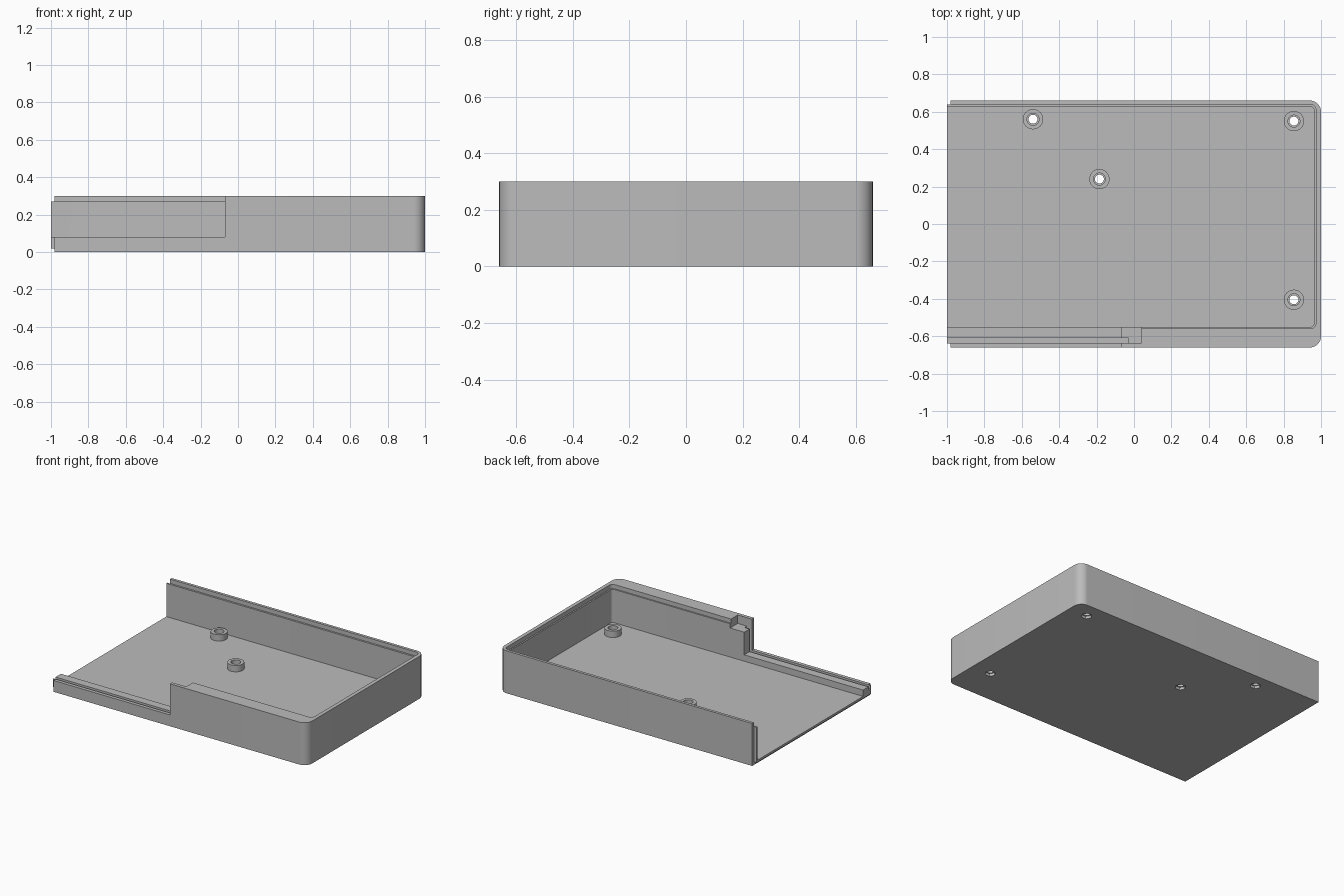
import bpy, bmesh, math

if "Cube" in bpy.data.objects:
    bpy.data.objects.remove(bpy.data.objects["Cube"])

grey = bpy.data.materials.new("light_grey")
grey.diffuse_color = (0.5, 0.5, 0.5, 1)
grey.use_nodes = True
grey.node_tree.nodes["Principled BSDF"].inputs["Base Color"].default_value = grey.diffuse_color


def prism(name, pts, z0, z1):
    """Extrude a counter-clockwise outline between two heights."""
    bm = bmesh.new()
    low = [bm.verts.new((x, y, z0)) for x, y in pts]
    top = [bm.verts.new((x, y, z1)) for x, y in pts]
    bm.faces.new(low[::-1])
    bm.faces.new(top)
    n = len(pts)
    for i in range(n):
        j = (i + 1) % n
        bm.faces.new((low[i], low[j], top[j], top[i]))
    me = bpy.data.meshes.new(name)
    bm.to_mesh(me)
    bm.free()
    me.materials.append(grey)
    ob = bpy.data.objects.new(name, me)
    bpy.context.collection.objects.link(ob)
    return ob


def outline(x0, x1, y0, y1, r=0.0):
    """Rectangle whose two right-hand corners are rounded by r."""
    if r == 0:
        return [(x0, y0), (x1, y0), (x1, y1), (x0, y1)]
    pts = [(x0, y0)]
    for cy, start in ((y0 + r, -90), (y1 - r, 0)):
        for i in range(11):
            a = math.radians(start + 9 * i)
            pts.append((x1 - r + r * math.cos(a), cy + r * math.sin(a)))
    return pts + [(x0, y1)]


def disc(x, y, r, n=32):
    return [(x + r * math.cos(2 * math.pi * i / n),
             y + r * math.sin(2 * math.pi * i / n)) for i in range(n)]


def combine(target, tool, operation):
    mod = target.modifiers.new("combine", 'BOOLEAN')
    mod.operation = operation
    mod.solver = 'EXACT'
    mod.object = tool
    bpy.context.view_layer.objects.active = target
    bpy.ops.object.modifier_apply(modifier=mod.name)
    bpy.data.objects.remove(tool, do_unlink=True)


# Outer shell, with the inner layer sticking out as a joining tongue
tray = prism("enclosure_tray", outline(-0.98, 1, -0.66, 0.66, 0.06), 0, 0.3)
combine(tray, prism("tongue", outline(-1, 0.9, -0.638, 0.638), 0.02, 0.27), 'UNION')

# Main cavity, rim step, side notch, inner ledge and joining groove
cuts = [
    (outline(-1.2, 0.963, -0.55, 0.627, 0.02), 0.035, 0.5),
    (outline(-1.2, 0.973, -0.56, 0.64, 0.03), 0.27, 0.51),
    (outline(-1.3, -0.07, -0.8, -0.5), 0.08, 0.52),
    (outline(-0.3, 0.04, -0.635, -0.45), 0.24, 0.53),
    (outline(-1.4, -0.03, -0.635, -0.61), 0.055, 0.54),
]
for pts, z0, z1 in cuts:
    combine(tray, prism("cutter", pts, z0, z1), 'DIFFERENCE')

# Screw bosses with stepped through holes
for x, y in ((-0.54, 0.56), (0.855, 0.55), (-0.185, 0.24), (0.855, -0.405)):
    combine(tray, prism("boss", disc(x, y, 0.054), 0.02, 0.08), 'UNION')
    combine(tray, prism("hole", disc(x, y, 0.024), -0.1, 0.2), 'DIFFERENCE')
    combine(tray, prism("hole_top", disc(x, y, 0.032), 0.05, 0.21), 'DIFFERENCE')
    combine(tray, prism("nut_pocket", disc(x, y, 0.035, 6), -0.11, 0.018), 'DIFFERENCE')

# Smooth the rounded corners and bosses, keep the edges crisp
bpy.ops.object.select_all(action='DESELECT')
tray.select_set(True)
bpy.context.view_layer.objects.active = tray
bpy.ops.object.shade_smooth_by_angle()
